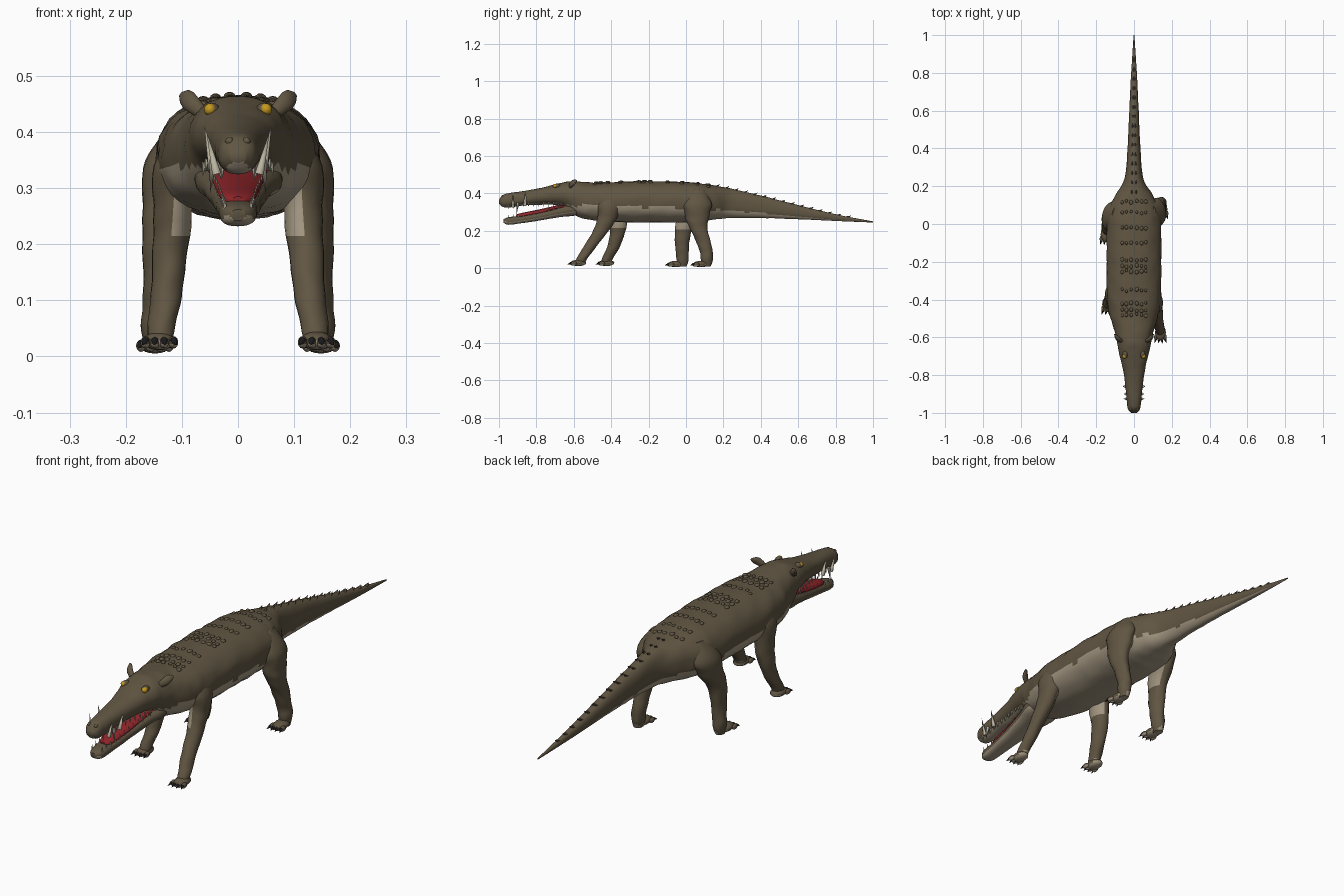
import bpy, bmesh, math, random
from mathutils import Vector, Matrix, noise

random.seed(4)
if "Cube" in bpy.data.objects:
    bpy.data.objects.remove(bpy.data.objects["Cube"])


def material(name, r, g, b):
    m = bpy.data.materials.new(name)
    m.use_nodes = True
    m.diffuse_color = (r, g, b, 1)
    m.node_tree.nodes["Principled BSDF"].inputs["Base Color"].default_value = (r, g, b, 1)
    return m


BROWN = material("brown hide", .118, .092, .055)
PALE = material("pale underside", .36, .30, .215)
RED = material("mouth red", .27, .018, .022)
AMBER = material("amber eye", .55, .31, .015)
BLACK = material("black claw", .01, .01, .012)
IVORY = material("ivory tooth", .5, .46, .36)


def finish(name, bm, mats, angle=50):
    bmesh.ops.recalc_face_normals(bm, faces=bm.faces)
    mesh = bpy.data.meshes.new(name)
    bm.to_mesh(mesh)
    bm.free()
    for m in mats:
        mesh.materials.append(m)
    ob = bpy.data.objects.new(name, mesh)
    bpy.context.collection.objects.link(ob)
    bpy.ops.object.select_all(action='DESELECT')
    ob.select_set(True)
    bpy.context.view_layer.objects.active = ob
    bpy.ops.object.shade_smooth_by_angle(angle=math.radians(angle))
    return ob


def smooth_rows(rows, steps):
    """Pass a smooth curve through every column of the key rows."""
    out = []
    for i in range(len(rows) - 1):
        a, b, c, d = (rows[max(0, min(len(rows) - 1, i + k))] for k in (-1, 0, 1, 2))
        for s in range(steps):
            t = s / steps
            out.append([q + .5 * t * (r - p + t * (2 * p - 5 * q + 4 * r - u + t * (3 * (q - r) + u - p)))
                        for p, q, r, u in zip(a, b, c, d)])
    return out + [list(rows[-1])]


def loft(bm, rings):
    made = [[bm.verts.new(p) for p in ring] for ring in rings]
    n = len(made[0])
    for a, b in zip(made, made[1:]):
        for i in range(n):
            bm.faces.new((a[i], a[(i + 1) % n], b[(i + 1) % n], b[i]))
    bm.faces.new(made[0])
    bm.faces.new(made[-1])


def oval(n, power=2.0):
    for i in range(n):
        a = 2 * math.pi * i / n
        c, s = math.cos(a), math.sin(a)
        yield (math.copysign(abs(c) ** (2 / power), c), math.copysign(abs(s) ** (2 / power), s))


def trunk(bm, rows, steps, n, power, rough=0.0):
    """Loft along y through rows of (y, top, bottom, half width, ...)."""
    rings = []
    for y, top, bot, w, *_ in smooth_rows(rows, steps):
        ring = []
        for c, s in oval(n, power):
            p = Vector((c * w, y, (top + bot) / 2 + s * (top - bot) / 2))
            k = 1 + rough * noise.noise(p * 22)
            ring.append((p.x * k, y, (top + bot) / 2 + (p.z - (top + bot) / 2) * k))
        rings.append(ring)
    loft(bm, rings)


def ball(bm, centre, radii, mat=0, seg=12):
    m = Matrix.Translation(centre) @ Matrix.Diagonal((*radii, 1))
    r = bmesh.ops.create_uvsphere(bm, u_segments=seg, v_segments=seg // 2 + 2, radius=1, matrix=m)
    for f in {f for v in r["verts"] for f in v.link_faces}:
        f.material_index = mat


def spike(bm, base, tip, radius, mat=0, seg=8):
    base, tip = Vector(base), Vector(tip)
    d = tip - base
    m = Matrix.Translation((base + tip) / 2) @ d.to_track_quat('Z', 'Y').to_matrix().to_4x4()
    r = bmesh.ops.create_cone(bm, cap_ends=True, segments=seg, radius1=radius, radius2=0,
                              depth=d.length, matrix=m)
    for f in {f for v in r["verts"] for f in v.link_faces}:
        f.material_index = mat


def lookup(rows, y):
    for a, b in zip(rows, rows[1:]):
        if y <= b[0]:
            t = (y - a[0]) / (b[0] - a[0])
            return [p + t * (q - p) for p, q in zip(a, b)]
    return rows[-1]


# Body with upper head and tail: y, top, bottom, half width, pale share of height
BODY = [(-1, .365, .345, .014, .1), (-.98, .39, .327, .032, .1), (-.94, .402, .325, .038, .12),
        (-.87, .412, .335, .045, .12), (-.78, .428, .338, .056, .12), (-.7, .448, .338, .075, .12),
        (-.64, .462, .32, .087, .14), (-.58, .463, .275, .1, .3), (-.5, .457, .258, .125, .42),
        (-.4, .46, .248, .142, .4), (-.2, .465, .244, .145, .38), (0, .46, .245, .143, .38),
        (.08, .452, .25, .135, .33), (.16, .44, .26, .095, .3), (.24, .425, .268, .05, .26),
        (.4, .388, .268, .034, .22), (.6, .337, .262, .025, .2), (.8, .288, .252, .015, .18),
        (1, .25, .244, .002, .1)]
bm = bmesh.new()
trunk(bm, BODY, 6, 40, 2.25, .035)
for f in bm.faces:
    c = f.calc_center_median()
    _, top, bot, _, share = lookup(BODY, c.y)
    f.material_index = int((c.z - bot) / (top - bot) < share + random.uniform(-.03, .03))
finish("body", bm, [BROWN, PALE])

# Lower jaw
JAW = [(-.975, .262, .242, .012), (-.95, .272, .232, .03), (-.88, .282, .24, .036),
       (-.78, .302, .255, .046), (-.68, .327, .272, .062), (-.6, .35, .28, .078), (-.55, .35, .29, .06)]
bm = bmesh.new()
trunk(bm, JAW, 4, 24, 2.5, .04)
for f in bm.faces:
    c = f.calc_center_median()
    _, top, bot, _ = lookup(JAW, c.y)
    f.material_index = int((c.z - bot) / (top - bot) < .4)
finish("lower_jaw", bm, [BROWN, PALE])

# Tongue and mouth lining
bm = bmesh.new()
trunk(bm, [(-.91, .285, .265, .012), (-.88, .295, .27, .03), (-.78, .315, .285, .04),
           (-.68, .338, .31, .05), (-.62, .35, .32, .055)], 4, 20, 2)
finish("tongue", bm, [RED])

# Teeth and tusks
bm = bmesh.new()
for s in (-1, 1):
    spike(bm, (s * .038, -.925, .325), (s * .056, -.925, .40), .008)
    spike(bm, (s * .044, -.86, .335), (s * .06, -.86, .412), .009)
    spike(bm, (s * .044, -.90, .35), (s * .05, -.905, .29), .007)
    for i in range(11):
        y = -.95 + i * .027
        _, _, bot, w, _ = lookup(BODY, y)
        spike(bm, (s * w * .75, y, bot + .014), (s * w * .8, y, bot - .012), .005, seg=6)
        _, top, _, w = lookup(JAW, y)
        spike(bm, (s * w * .75, y, top - .014), (s * w * .8, y, top + .014), .005, seg=6)
finish("teeth", bm, [IVORY])

# Eyes with brow lids and nostrils
bm = bmesh.new()
for s in (-1, 1):
    ball(bm, (s * .05, -.7, .44), (.011, .013, .011))
    ball(bm, (s * .046, -.69, .439), (.014, .02, .013), 1)
    ball(bm, (s * .015, -.978, .383), (.008, .01, .008), 1)
finish("eyes_and_brows", bm, [AMBER, BROWN])

# Ears: flattened flaring cups
for s, name in ((1, "left_ear"), (-1, "right_ear")):
    bm = bmesh.new()
    rings = []
    for x, z, w, y in [(.06, .43, .012, -.62), (.075, .444, .016, -.615), (.088, .456, .019, -.605),
                       (.096, .464, .015, -.595), (.103, .468, .004, -.585)]:
        rings.append([(s * (x - b * w * .5), y + a * w * .7, z + b * w * .75) for a, b in oval(12)])
    loft(bm, rings)
    finish(name, bm, [BROWN])

# Legs: z, x, y, half width, half depth; the last list moves the right leg in its stride
FRONT = [(.41, .09, -.41, .025, .04), (.34, .11, -.41, .04, .065), (.27, .115, -.42, .036, .052),
         (.2, .12, -.455, .032, .042), (.12, .127, -.51, .028, .034), (.06, .135, -.55, .025, .03),
         (.025, .14, -.57, .022, .026)]
HIND = [(.42, .09, .06, .025, .04), (.35, .12, .06, .045, .075), (.28, .13, .06, .04, .066),
        (.22, .138, .065, .033, .048), (.15, .14, .09, .029, .04), (.09, .143, .108, .027, .034),
        (.045, .146, .112, .026, .032), (.008, .148, .108, .018, .022)]
FRONT_RIGHT = [-.37, -.37, -.365, -.365, -.385, -.415, -.43]
HIND_RIGHT = [.05, .04, .02, -.01, -.02, -.02, -.018, -.02]


def leg(name, rows, side, foot_y, front):
    bm = bmesh.new()
    rings = []
    for z, x, y, rx, ry in smooth_rows(rows, 5):
        ring = []
        for a, b in oval(20):
            k = 1 + .1 * noise.noise(Vector((a, b, z * 25)))
            ring.append((side * (x + a * rx * k), y + b * ry * k, z))
        rings.append(ring)
    loft(bm, rings)
    # Foot pad, toes and claws
    fx = rows[-1][1]
    z = .028 if front else .022
    ball(bm, (side * fx, foot_y - .025, z), (.029, .042, .017))
    for i in range(4):
        t = (i - 1.5) / 1.5
        x = side * fx + t * .025
        y = foot_y - .056 + abs(t) * .006
        ball(bm, (x, y, z - .003), (.009, .018, .011), seg=10)
        spike(bm, (x, y - .01, z), (x + t * .006, y - .03, z - .008), .007, 2)
    bmesh.ops.recalc_face_normals(bm, faces=bm.faces)
    for f in bm.faces:
        c, n = f.calc_center_median(), f.normal
        if f.material_index == 2:
            continue
        sole = c.z < .045 and n.z < -.35
        armpit = c.z > .21 and n.x * side < (.2 if front and n.y < 0 else -.55)
        f.material_index = int(sole or armpit)
    finish(name, bm, [BROWN, PALE, BLACK])


def stride(rows, ys):
    return [(r[0], r[1], y, r[3], r[4]) for r, y in zip(rows, ys)]


leg("left_front_leg", FRONT, 1, -.55, True)
leg("right_front_leg", stride(FRONT, FRONT_RIGHT), -1, -.4, True)
leg("left_hind_leg", HIND, 1, .105, False)
leg("right_hind_leg", stride(HIND, HIND_RIGHT), -1, -.03, False)


# Back scutes in cross rows, then a paired ridge along the tail
def on_back(x, y):
    _, top, bot, w, _ = lookup(BODY, y)
    h = (top - bot) / 2
    return Vector((x, y, top - h + h * (1 - min(.98, abs(x) / w) ** 2.25) ** (1 / 2.25)))


bm = bmesh.new()
for y in (-.48, -.455, -.42, -.35, -.25, -.225, -.19, -.1, -.02, .06, .12):
    for x in (.015, .04, .062):
        for s in (-1, 1):
            r = random.uniform(.007, .011)
            ball(bm, on_back(s * x, y + random.uniform(-.006, .006)), (r, r * 1.2, .007), seg=8)
for i in range(15):
    y = .17 + i * .05
    x = .014 * (1 - y)
    for s in (-1, 1):
        p = on_back(s * x, y)
        spike(bm, p - Vector((0, .008, .004)), p + Vector((0, .012, .013 - .008 * y)), .008, seg=6)
finish("back_scutes", bm, [BROWN])
